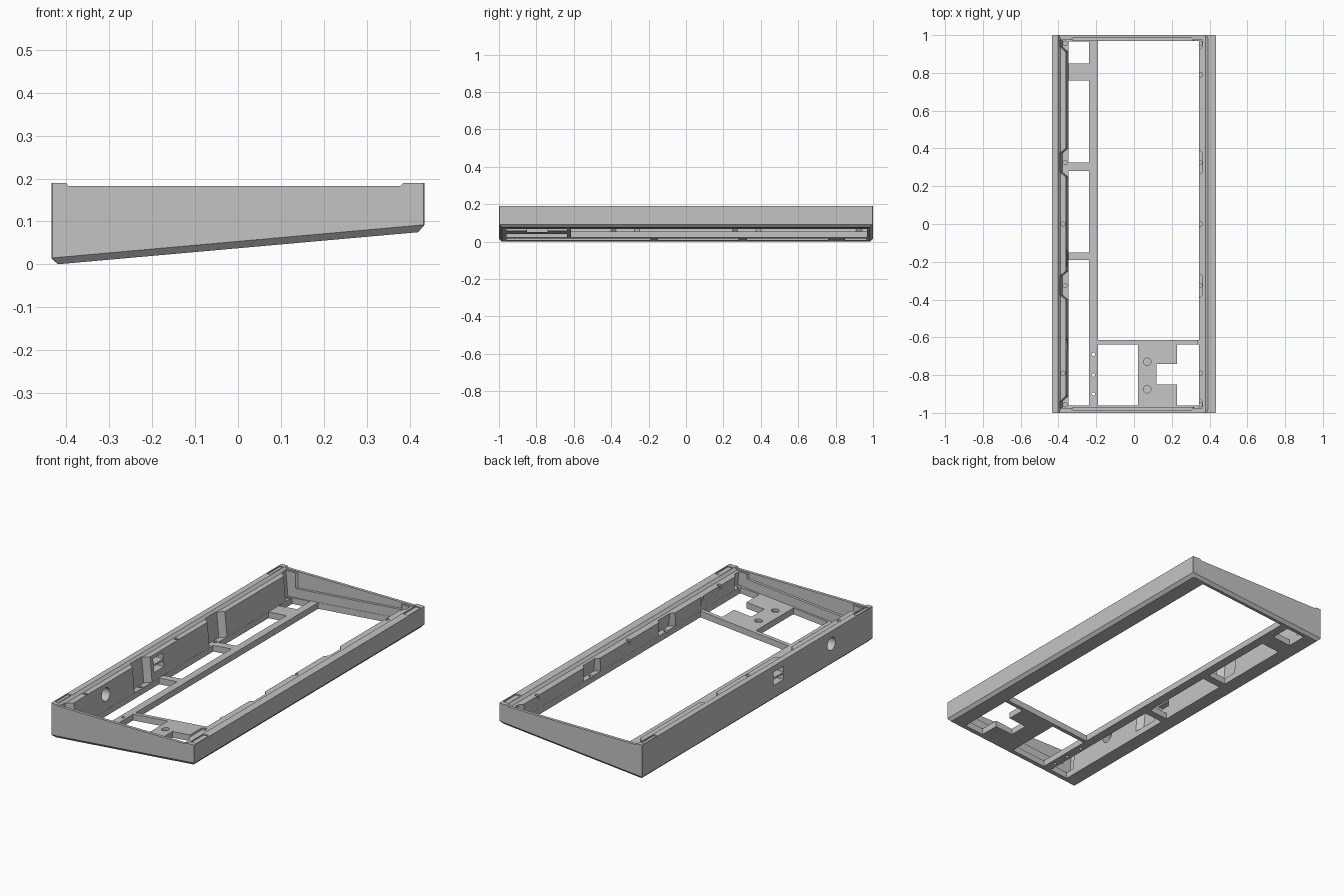
import bpy, bmesh, math

if "Cube" in bpy.data.objects:
    bpy.data.objects.remove(bpy.data.objects["Cube"])

grey = bpy.data.materials.new("plain grey")
grey.use_nodes = True
grey.diffuse_color = (0.55, 0.55, 0.55, 1)
grey.node_tree.nodes["Principled BSDF"].inputs["Base Color"].default_value = (0.55, 0.55, 0.55, 1)

HX, TOP, FLOOR, TILT, LEDGE = 0.435, 0.19, 0.035, 0.089, 0.176


def base(x):
    """Height of the sloping underside."""
    return 0.0375 + TILT * x


def flat(z):
    return lambda x: z


def slope(offset):
    return lambda x: base(x) + offset


def loft(name, rings):
    """Solid from stacked rings of points."""
    bm = bmesh.new()
    loops = [[bm.verts.new(p) for p in ring] for ring in rings]
    n = len(loops[0])
    bm.faces.new(loops[0][::-1])
    bm.faces.new(loops[-1])
    for a, b in zip(loops, loops[1:]):
        for i in range(n):
            j = (i + 1) % n
            bm.faces.new((a[i], a[j], b[j], b[i]))
    bmesh.ops.recalc_face_normals(bm, faces=bm.faces)
    mesh = bpy.data.meshes.new(name)
    bm.to_mesh(mesh)
    bm.free()
    mesh.materials.append(grey)
    ob = bpy.data.objects.new(name, mesh)
    bpy.context.collection.objects.link(ob)
    return ob


def rect(x0, x1, y0, y1):
    return [(x0, y0), (x1, y0), (x1, y1), (x0, y1)]


def circle(x, y, r, n=20):
    return [(x + r * math.cos(math.tau * i / n), y + r * math.sin(math.tau * i / n)) for i in range(n)]


def cut(target, rings):
    """Subtract a lofted solid and discard the cutter."""
    cutter = loft("cutter", rings)
    mod = target.modifiers.new("cut", "BOOLEAN")
    mod.operation, mod.solver, mod.object = "DIFFERENCE", "EXACT", cutter
    bpy.context.view_layer.update()
    graph = bpy.context.evaluated_depsgraph_get()
    mesh = bpy.data.meshes.new_from_object(target.evaluated_get(graph))
    target.modifiers.clear()
    target.data = mesh
    bpy.data.objects.remove(cutter)


def cut_prism(outline, low=flat(-0.1), high=flat(0.3)):
    cut(body, [[(x, y, f(x)) for x, y in outline] for f in (low, high)])


def cut_leaning(outline, low):
    """Cut square to the tilted base; the outline is given at ledge height."""
    cut(body, [[(x - TILT * (f(x) - LEDGE), y, f(x)) for x, y in outline] for f in (low, flat(0.3))])


# Wedge body with a bevelled underside
def ring(inset, c=0.003):
    x, y = HX - inset, 1 - inset
    return [(x - c, -y), (x, c - y), (x, y - c), (x - c, y),
            (c - x, y), (-x, y - c), (-x, c - y), (c - x, -y)]


body = loft("case_body", [
    [(x, y, base(x)) for x, y in ring(0.015)],
    [(x, y, base(x) + 0.016) for x, y in ring(0)],
    [(x, y, TOP) for x, y in ring(0)],
])

# Inner cavity leaning with the base, and the stepped ledge under the rim
cut_leaning(rect(-0.36, 0.337, -0.97, 0.97), slope(FLOOR))
cut(body, [[(x, y, z) for x, y in rect(-0.39 - d, 0.379 + d, -0.984, 0.984)]
           for z, d in ((LEDGE, 0), (0.192, 0.015))])
cut(body, [[(x, y, z) for x, y in rect(-0.395 - d, 0.379 + d, -1.1, 1.1)]
           for z, d in ((0.183, 0), (0.192, 0.008))])

# Tilted shelf along each end wall
for s in (-1, 1):
    cut_prism([(-0.345, s * 0.96), (0.325, s * 0.96), (0.305, s * 0.984), (-0.325, s * 0.984)], slope(0.085))

# Floor openings: main bay, side bays and connector bays
for bay in [(-0.191, 0.343, -0.615, 0.968),
            (-0.347, -0.237, 0.85, 0.965), (-0.347, -0.237, 0.325, 0.76),
            (-0.347, -0.237, -0.15, 0.28), (-0.347, -0.237, -0.96, -0.19),
            (-0.191, 0.02, -0.96, -0.637), (0.227, 0.343, -0.96, -0.85),
            (0.227, 0.343, -0.74, -0.637), (0.12, 0.343, -0.85, -0.74)]:
    cut_prism(rect(*bay))

# Tapered screw pockets in the side walls and corners, with blind holes
for mouth, back, inner in ((-0.355, -0.392, -0.33), (0.332, 0.362, 0.31)):
    for s in (-1, 1):
        y = s * 0.325
        cut_leaning([(mouth, y - 0.08), (back, y - 0.05), (back, y + 0.05), (mouth, y + 0.08)], slope(FLOOR))
        cut_leaning([(mouth, s * 0.905), (back, s * 0.94), (back, s * 0.975), (inner, s * 0.975)], slope(FLOOR))
        for hole_y in (y, s * 0.957):
            cut_prism(circle(mouth - 0.01 if mouth < 0 else mouth + 0.018, hole_y, 0.011),
                      slope(0.02), slope(0.06))

# Holes through the spine, blind holes in the board plate and ledges
for y in (-0.69, -0.80, -0.90):
    cut_prism(circle(-0.215, y, 0.009), flat(-0.1), flat(0.2))
for y in (-0.73, -0.875):
    cut_prism(circle(0.07, y, 0.02), slope(0.02), slope(0.06))
for y in (-0.79, 0, 0.79):
    cut_prism(circle(0.352, y, 0.011), flat(0.155))
for y in (-0.79, 0):
    cut_prism(circle(-0.376, y, 0.011), flat(0.155))

# Ports in the tall wall: a round socket and two stacked slots
cut(body, [[(x, y, z) for y, z in circle(-0.64, 0.12, 0.035, 32)] for x in (-0.5, -0.3)])
for z in (0.083, 0.125):
    cut_prism(rect(-0.5, -0.3, -0.225, -0.14), flat(z), flat(z + 0.032))

# Shallow recesses in the tops of the long rails
for s in (-1, 1):
    for x0, x1 in ((-0.43, -0.41), (0.396, 0.428)):
        cut_prism(rect(x0, x1, *sorted((s * 0.865, s * 0.975))), flat(0.184))
